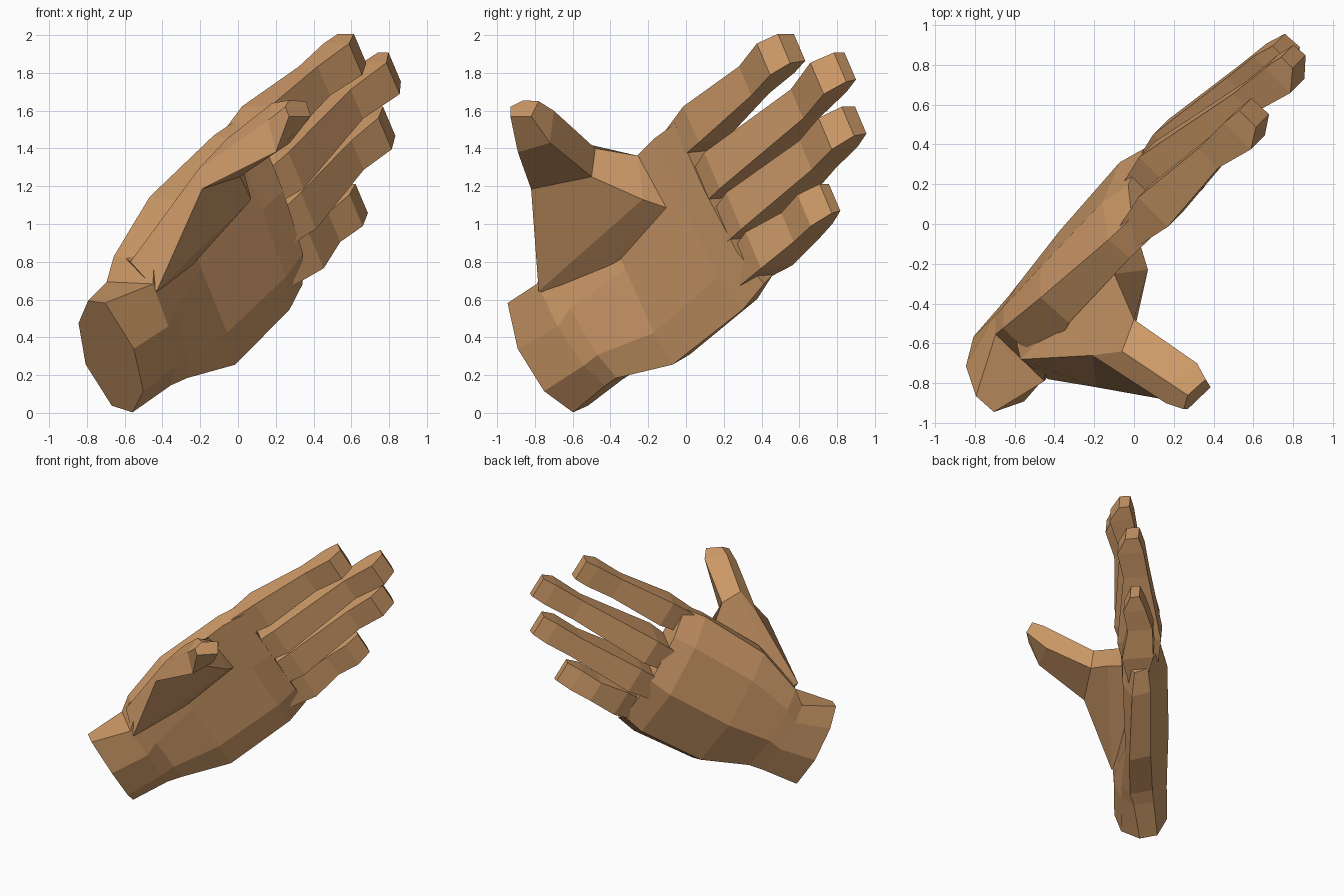
import bpy, bmesh
from mathutils import Vector

# Hand frame: A runs wrist to fingertips, B from index to little finger, N out of the palm
A = Vector((0.606, 0.606, 0.515))
B = Vector((0.364, 0.364, -0.857))
N = Vector((0.707, -0.707, 0.0))

skin = bpy.data.materials.new("skin")
skin.diffuse_color = (0.60, 0.315, 0.135, 1)


def local(s, t, n):
    return A * s + B * t + N * n


def loft(name, rings):
    """Closed flat-shaded skin through rings of equal point count."""
    bm = bmesh.new()
    rows = [[bm.verts.new(p) for p in ring] for ring in rings]
    k = len(rows[0])
    for r0, r1 in zip(rows, rows[1:]):
        for i in range(k):
            j = (i + 1) % k
            bm.faces.new((r0[i], r0[j], r1[j], r1[i]))
    bm.faces.new(rows[0])
    bm.faces.new(rows[-1])
    bmesh.ops.recalc_face_normals(bm, faces=bm.faces[:])
    mesh = bpy.data.meshes.new(name)
    bm.to_mesh(mesh)
    bm.free()
    mesh.materials.append(skin)
    obj = bpy.data.objects.new(name, mesh)
    bpy.context.collection.objects.link(obj)
    return obj


# Palm and wrist: (station, index edge, little edge, eight depths around the section)
FRACTION = (0, .02, .43, .81, 1, .94, .57, .2)
PALM = [
    (-.70, -1.113, -.424, (.05, .17, .24, .177, .028, -.106, -.17, -.092)),
    (-.40, -1.05, -.41, (-.10, .24, .22, .15, .05, -.10, -.19, -.17)),
    (-.29, -1.14, -.39, (-.095, .20, .20, .14, .07, -.10, -.20, -.17)),
    (.08, -1.285, -.25, (-.07, .12, .09, .08, .04, -.12, -.24, -.18)),
    (.63, -1.335, -.26, (-.035, .106, .09, .06, -.02, -.16, -.27, -.19)),
    (.81, -1.32, -.31, (-.03, .11, .10, .05, -.05, -.15, -.23, -.16)),
]
loft("palm", [[local(s, t0 + (t1 - t0) * f, n) for f, n in zip(FRACTION, depths)]
              for s, t0, t1, depths in PALM])

# Fingers: base and tip position across the hand, then (station, back depth, pad depth)
FINGERS = {
    "index_finger": (-1.22, -1.23, [(.64, -.03, .08), (.93, -.08, .13), (1.37, -.04, .10),
                                    (1.59, -.04, .15), (1.70, -.03, .09)]),
    "middle_finger": (-.93, -.97, [(.66, -.17, .06), (.93, -.22, .12), (1.58, -.11, .03),
                                   (1.83, -.09, .09), (1.94, -.07, .01)]),
    "ring_finger": (-.68, -.72, [(.66, -.20, .04), (.93, -.25, .085), (1.47, -.19, .0),
                                 (1.68, -.17, .03), (1.80, -.14, -.04)]),
    "little_finger": (-.455, -.465, [(.66, -.12, .0), (.91, -.20, .04), (1.14, -.21, -.02),
                                     (1.31, -.17, .0), (1.43, -.13, -.06)]),
}
HALF_WIDTH = (.085, .112, .09, .097, .09)
for name, (t0, t1, sections) in FINGERS.items():
    rings = []
    for (s, back, pad), h in zip(sections, HALF_WIDTH):
        t = t0 + (t1 - t0) * (s - .66) / (sections[-1][0] - .66)
        rings.append([local(s, t - h, back), local(s, t - h, pad),
                      local(s, t + h, pad), local(s, t + h * .85, back)])
    loft(name, rings)

# Thumb: root inside the palm, web, joint, pad and tip
loft("thumb", [[Vector(p) for p in ring] for ring in (
    ((-.45, -.49, .55), (0, 0, 1.05), (-.12, -.13, 1.33), (-.44, -.42, .95), (-.60, -.56, .82)),
    ((-.43, -.78, .645), (.07, -.23, 1.13), (-.10, -.25, 1.36), (-.42, -.53, .98), (-.57, -.68, .80)),
    ((-.19, -.82, 1.185), (.01, -.50, 1.25), (0, -.48, 1.40), (-.06, -.64, 1.45), (-.21, -.66, 1.29)),
    ((.20, -.89, 1.38), (.275, -.72, 1.43), (.317, -.70, 1.60), (.18, -.80, 1.64), (.16, -.90, 1.55)),
    ((.27, -.93, 1.57), (.385, -.82, 1.57), (.36, -.78, 1.65), (.27, -.86, 1.655), (.25, -.93, 1.62)),
)])
